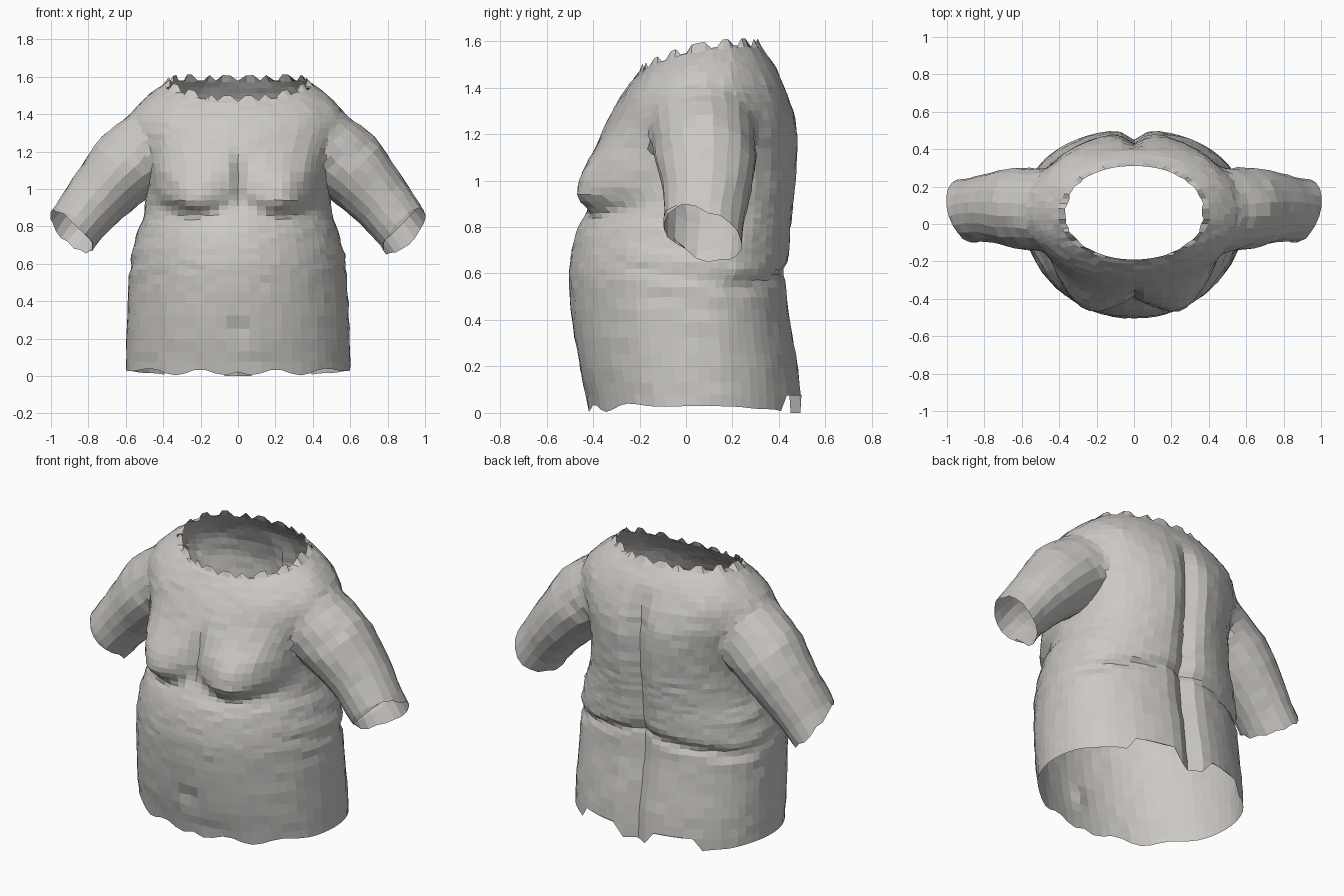
import bpy, bmesh, math, random
from mathutils import Vector

random.seed(4)
cube = bpy.data.objects.get("Cube")
if cube:
    bpy.data.objects.remove(cube, do_unlink=True)

mat = bpy.data.materials.new("warm_grey")
mat.use_nodes = True
GREY = (0.60, 0.58, 0.555, 1)
mat.diffuse_color = GREY
mat.node_tree.nodes["Principled BSDF"].inputs["Base Color"].default_value = GREY


def refine(keys, steps):
    """Catmull-Rom interpolation of key tuples."""
    out = []
    for i in range(len(keys) - 1):
        p = [keys[max(0, min(len(keys) - 1, i + k))] for k in (-1, 0, 1, 2)]
        for s in range(steps):
            t = s / steps
            out.append([b + 0.5 * t * (c - a + t * (2*a - 5*b + 4*c - d + t * (3*(b - c) + d - a)))
                        for a, b, c, d in zip(*p)])
    return out + [list(keys[-1])]


def loft(name, rings):
    """Closed solid from a stack of vertex rings."""
    bm = bmesh.new()
    loops = [[bm.verts.new(co) for co in ring] for ring in rings]
    n = len(loops[0])
    for lo, hi in zip(loops, loops[1:]):
        for i in range(n):
            j = (i + 1) % n
            bm.faces.new((lo[i], lo[j], hi[j], hi[i]))
    bm.faces.new(loops[0])
    bm.faces.new(loops[-1])
    bmesh.ops.recalc_face_normals(bm, faces=bm.faces)
    mesh = bpy.data.meshes.new(name)
    bm.to_mesh(mesh)
    bm.free()
    mesh.materials.append(mat)
    obj = bpy.data.objects.new(name, mesh)
    bpy.context.collection.objects.link(obj)
    return obj


def bell(v, width):
    return math.exp(-(v / width) ** 2)


def ramp(v):
    v = max(0, min(1, v))
    return v * v * (3 - 2 * v)


def sculpt(x, y, z):
    """Chest, navel, spine groove and waist folds."""
    ax = abs(x)
    if y < 0:
        under = 0.845 + 1.6 * (ax - 0.23) ** 2
        t = z - under
        y -= 0.125 * bell(ax - 0.28, 0.2) * ramp(t / 0.11) * bell(max(0, t - 0.15), 0.17) * ramp(-y * 5)
        y += 0.045 * bell(x, 0.045) * bell(z - 0.24, 0.03)
        y += 0.03 * bell(x, 0.03) * bell(z - 1.08, 0.13)
    else:
        y -= 0.055 * bell(x, 0.055) * ramp((1.5 - z) * 4)
        y -= 0.024 * bell(z - 0.64 + 0.15 * ax, 0.03) * ramp(y * 4)
    # soft side rolls
    side = ramp((ax - 0.4) * 8) * bell(z - 0.65, 0.2)
    x *= 1 + 0.009 * side * math.sin(z * 50 + y * 8)
    return Vector((x, y, z))


# Torso: front height, back height, half width, front y, back y
torso_keys = [
    (.05, .05, .60, -.42, .505), (.2, .2, .597, -.46, .49), (.4, .4, .59, -.49, .455),
    (.55, .55, .58, -.503, .437), (.63, .63, .572, -.503, .447), (.72, .72, .555, -.49, .452),
    (.8, .8, .53, -.468, .457), (.87, .87, .505, -.43, .465), (.95, .95, .495, -.40, .472),
    (1.05, 1.05, .49, -.385, .482), (1.2, 1.2, .515, -.355, .486), (1.3, 1.31, .56, -.32, .468),
    (1.38, 1.42, .572, -.275, .425), (1.45, 1.52, .49, -.225, .372), (1.49, 1.6, .37, -.19, .31)]
SEG = 64
rings = []
for zf, zb, hw, yf, yb in refine(torso_keys, 3):
    ring = []
    mid = 0.05
    for i in range(SEG):
        a = math.tau * i / SEG
        c, s = math.cos(a), math.sin(a)
        power = 0.92 if s > 0 else 0.98
        x = hw * math.copysign(abs(c) ** power, c)
        depth = (yb - mid) if s > 0 else (mid - yf)
        y = mid + depth * math.copysign(abs(s) ** power, s)
        z = zf + (zb - zf) * (0.5 + 0.5 * s + 0.35 * c * c)
        ring.append(sculpt(x, y, z))
    rings.append(ring)
torso = loft("torso", rings)

# Arms: x, z, radius across, centre y, radius in depth
arm_keys = [
    (.30, 1.29, .17, .075, .16), (.46, 1.235, .235, .075, .23), (.58, 1.145, .212, .08, .225),
    (.70, 1.02, .182, .09, .20), (.80, .905, .163, .085, .18), (.892, .785, .15, .07, .17)]
arm_rows = refine(arm_keys, 3)
arms = []
for side in (1, -1):
    rings = []
    for k, (cx, cz, r, cy, ry) in enumerate(arm_rows):
        ring = []
        for i in range(20):
            a = math.tau * (i + 0.5) / 20
            u, v = math.cos(a), math.sin(a)
            cut = 0.06 * v if k == len(arm_rows) - 1 else 0
            ring.append(Vector((side * (cx + 0.71 * r * u + 0.62 * cut), cy + ry * v,
                                cz + 0.70 * r * u - 0.78 * cut)))
        rings.append(ring)
    arms.append(loft("arm_left" if side > 0 else "arm_right", rings))

# Join arms to the torso
for arm in arms:
    mod = torso.modifiers.new("join", 'BOOLEAN')
    mod.operation = 'UNION'
    mod.solver = 'EXACT'
    mod.object = arm
bpy.context.view_layer.update()
joined = bpy.data.meshes.new_from_object(
    torso.evaluated_get(bpy.context.evaluated_depsgraph_get()))
torso.modifiers.clear()
torso.data = joined
for arm in arms:
    bpy.data.objects.remove(arm, do_unlink=True)

# Open the neck, waist and sleeves, then blend the shoulders
bm = bmesh.new()
bm.from_mesh(joined)
bmesh.ops.delete(bm, geom=[f for f in bm.faces if len(f.verts) > 14], context='FACES')
bmesh.ops.remove_doubles(bm, verts=bm.verts, dist=0.004)
shoulder = [v for v in bm.verts if 0.4 < abs(v.co.x) < 0.72 and v.co.z > 1.14 and not v.is_boundary]
for _ in range(6):
    bmesh.ops.smooth_vert(bm, verts=shoulder, factor=0.5, use_axis_x=True, use_axis_y=True, use_axis_z=True)

# Ragged edges, and slight unevenness elsewhere
for v in bm.verts:
    x, y, z = v.co
    if not v.is_boundary:
        v.co += Vector([random.uniform(-0.003, 0.003) for _ in range(3)])
    elif z > 1.4:
        step = int(math.atan2(abs(x), y - 0.06) * 6) % 2
        v.co.z += 0.018 if step else -0.012
        v.co.x *= 1 + random.uniform(-0.03, 0.02)
    elif z < 0.2:
        if y > 0.42:
            v.co.z = 0.01 if abs(x) < 0.09 else 0.085
        else:
            v.co.z = 0.055 - 0.045 * bell(y - 0.36, 0.1) - 0.025 * ramp(-y * 3)
            v.co.z += 0.016 * math.sin(abs(x) * 24 + 3)
        v.co.z = max(0, v.co.z)
    elif abs(x) > 0.7:
        v.co.z += random.uniform(-0.015, 0.015)
lowest = min(v.co.z for v in bm.verts)
for v in bm.verts:
    v.co.z -= lowest
for f in bm.faces:
    f.smooth = False
bm.to_mesh(joined)
bm.free()
